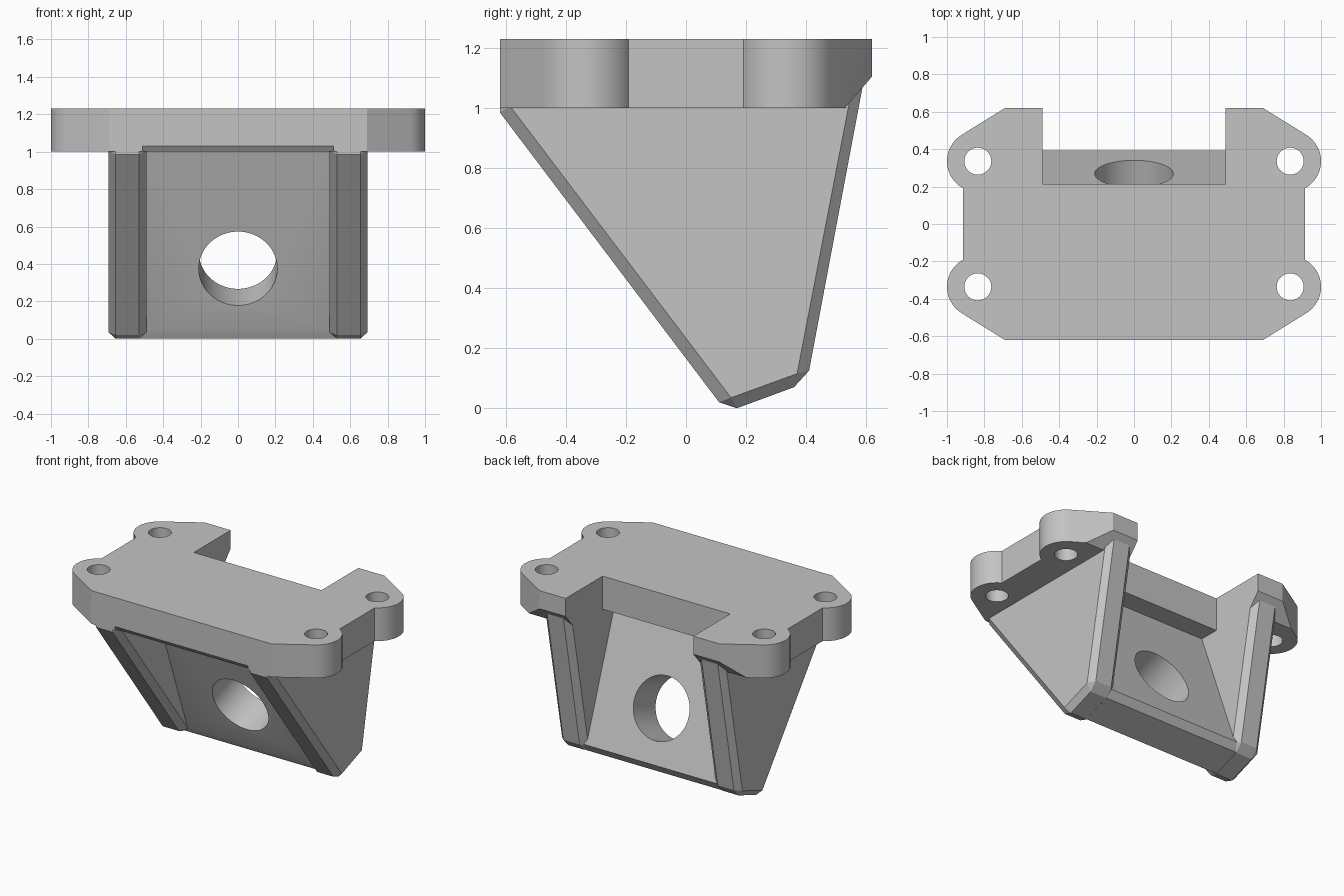
import bpy, bmesh, math
from mathutils import Vector

cube = bpy.data.objects.get("Cube")
if cube:
    bpy.data.objects.remove(cube, do_unlink=True)

grey = bpy.data.materials.new("plain_grey")
grey.use_nodes = True
colour = (0.55, 0.55, 0.55, 1)
grey.diffuse_color = colour
grey.node_tree.nodes["Principled BSDF"].inputs["Base Color"].default_value = colour


def loft(name, rings):
    """Solid skinned through matching closed rings of points."""
    bm = bmesh.new()
    loops = [[bm.verts.new(p) for p in ring] for ring in rings]
    n = len(loops[0])
    for a, b in zip(loops, loops[1:]):
        for i in range(n):
            j = (i + 1) % n
            bm.faces.new((a[i], a[j], b[j], b[i]))
    bm.faces.new(loops[0][::-1])
    bm.faces.new(loops[-1])
    bmesh.ops.remove_doubles(bm, verts=bm.verts, dist=0.0001)
    bmesh.ops.recalc_face_normals(bm, faces=bm.faces)
    mesh = bpy.data.meshes.new(name)
    bm.to_mesh(mesh)
    bm.free()
    mesh.materials.append(grey)
    obj = bpy.data.objects.new(name, mesh)
    bpy.context.collection.objects.link(obj)
    return obj


def side_ring(x, profile):
    return [(x, y, z) for y, z in profile]


def activate(obj):
    bpy.ops.object.select_all(action='DESELECT')
    obj.select_set(True)
    bpy.context.view_layer.objects.active = obj


def cut(obj, cutter):
    mod = obj.modifiers.new("cut", 'BOOLEAN')
    mod.operation = 'DIFFERENCE'
    mod.solver = 'EXACT'
    mod.object = cutter
    activate(obj)
    bpy.ops.object.modifier_apply(modifier=mod.name)
    bpy.data.objects.remove(cutter, do_unlink=True)


def drill(obj, centre, axis, radius, length):
    rotation = Vector(axis).to_track_quat('Z', 'Y').to_euler()
    bpy.ops.mesh.primitive_cylinder_add(vertices=64, radius=radius, depth=length,
                                        location=centre, rotation=rotation)
    cutter = bpy.context.object
    cutter.data.materials.append(grey)
    cut(obj, cutter)


# Mounting plate: rounded ears at four corners, notch at the back
EAR_X, EAR_Y, EAR_R = 0.835, 0.336, 0.165
ear = []
for k in range(17):
    a = math.radians(-61 + 119 * k / 16)
    ear.append((EAR_X + EAR_R * math.cos(a), EAR_Y + EAR_R * math.sin(a)))
half = ear + [(0.69, 0.62)]
outline = [(x, -y) for x, y in half[::-1]] + half + [(0.49, 0.62), (0.49, 0.215)]
outline += [(-x, y) for x, y in outline[::-1]]
plate = loft("mounting_plate", [[(x, y, z) for x, y in outline] for z in (1.0, 1.23)])

# Sloped undercut on the back edge and a small one at the front
back_cut = [(0.513, 0.98), (0.62, 1.105), (0.7, 1.198), (0.7, 0.98)]
front_cut = [(-0.65, 1.07), (-0.65, 0.98), (-0.583, 0.98)]
for profile, w in ((back_cut, 1.2), (front_cut, 0.51)):
    cut(plate, loft("cutter", [side_ring(x, profile) for x in (-w, w)]))

# Bolt holes
for sx in (-1, 1):
    for sy in (-1, 1):
        drill(plate, (sx * EAR_X, sy * EAR_Y, 1.1), (0, 0, 1), 0.072, 1)

# Side cheeks with chamfered rims
rim = [(-0.62, 1.02), (-0.62, 0.985), (0.11, 0.02), (0.17, 0.0),
       (0.36, 0.07), (0.41, 0.125), (0.59, 1.08)]
face = [(-0.585, 1.02), (-0.585, 1.005), (0.15, 0.035), (0.15, 0.035),
        (0.37, 0.115), (0.37, 0.115), (0.55, 1.05)]
for name, s in (("left_cheek", 1), ("right_cheek", -1)):
    loft(name, [side_ring(s * x, p) for x, p in
                ((0.49, face), (0.53, rim), (0.655, rim), (0.692, face))])

# Tilted web between the cheeks, with a bore square to it
web_profile = [(-0.215, 1.04), (0.147, 0.04), (0.17, 0.002), (0.36, 0.072),
               (0.392, 0.125), (0.06, 1.04)]
web = loft("tilted_web", [side_ring(x, web_profile) for x in (-0.53, 0.53)])
tilt = math.radians(20)
drill(web, (0, 0.148, 0.42), (0, math.cos(tilt), math.sin(tilt)), 0.21, 0.8)

# Smooth the round walls, keep the edges crisp
for obj in (plate, web):
    activate(obj)
    bpy.ops.object.shade_smooth_by_angle(angle=math.radians(25))
